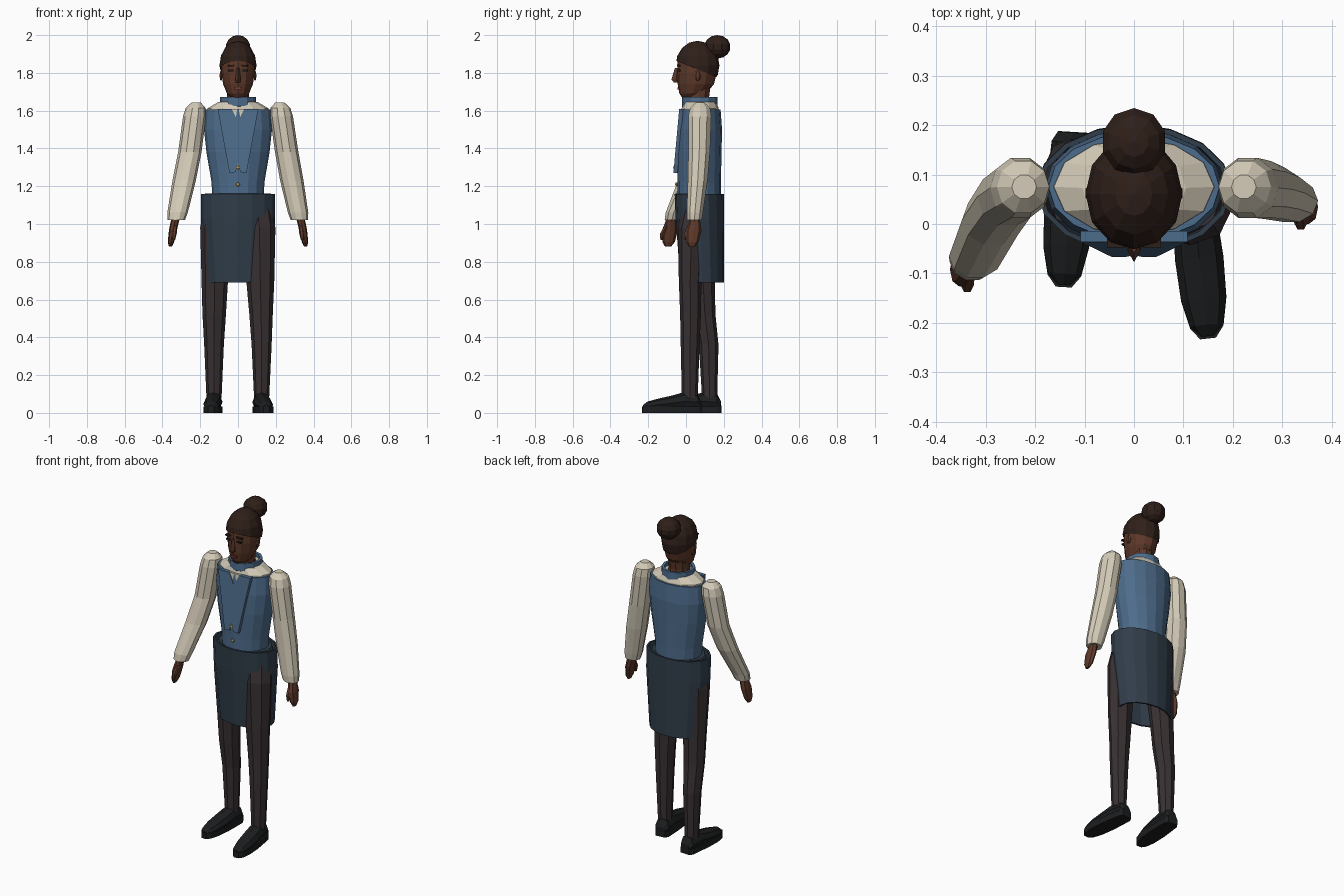
import bpy, bmesh
from math import sin, cos, pi
from mathutils import Matrix, Vector


def mat(name, r, g, b):
    m = bpy.data.materials.new(name)
    m.diffuse_color = (r, g, b, 1)
    return m


CREAM = mat("cream_cloth", 0.66, 0.60, 0.48)
BLUE = mat("blue_cloth", 0.075, 0.15, 0.26)
NAVY = mat("navy_cloth", 0.03, 0.047, 0.068)
DARK = mat("dark_trousers", 0.04, 0.03, 0.032)
BLACK = mat("black_leather", 0.012, 0.013, 0.014)
SKIN = mat("skin", 0.11, 0.04, 0.022)
HAIR = mat("dark_hair", 0.028, 0.014, 0.01)
LIP = mat("lips", 0.2, 0.04, 0.03)
GOLD = mat("brass", 0.5, 0.33, 0.1)


def finish(bm, name, m, matrix=None):
    if matrix:
        bm.transform(matrix)
    bmesh.ops.recalc_face_normals(bm, faces=bm.faces)
    me = bpy.data.meshes.new(name)
    bm.to_mesh(me)
    bm.free()
    me.materials.append(m)
    o = bpy.data.objects.new(name, me)
    bpy.context.collection.objects.link(o)
    return o


def loft(name, rings, n, m, caps=True, matrix=None):
    """Skin a stack of level ellipses given as (x, y, z, rx, ry)."""
    bm = bmesh.new()
    rows = [[bm.verts.new((x + rx * cos(2 * pi * i / n), y + ry * sin(2 * pi * i / n), z))
             for i in range(n)] for x, y, z, rx, ry in rings]
    for a, b in zip(rows, rows[1:]):
        for i in range(n):
            j = (i + 1) % n
            bm.faces.new((a[i], a[j], b[j], b[i]))
    if caps:
        bm.faces.new(rows[0])
        bm.faces.new(rows[-1])
    return finish(bm, name, m, matrix)


def shell(o, t):
    s = o.modifiers.new("thickness", 'SOLIDIFY')
    s.thickness = t
    return o


def box(name, c, size, m, rot=0):
    bm = bmesh.new()
    bmesh.ops.create_cube(bm, size=1)
    return finish(bm, name, m, Matrix.Translation(c) @ Matrix.Rotation(rot, 4, 'Y')
                  @ Matrix.Diagonal((*size, 1)))


def plate(name, pts, y0, t, m):
    """Flat x-z outline, leaning forward toward the waist."""
    bm = bmesh.new()
    f = bm.faces.new([bm.verts.new((x, y0 - (1.61 - z) * 0.09, z)) for x, z in pts])
    r = bmesh.ops.extrude_face_region(bm, geom=[f])
    bmesh.ops.translate(bm, vec=(0, t, 0), verts=[v for v in r["geom"]
                                                 if isinstance(v, bmesh.types.BMVert)])
    return finish(bm, name, m)


def ball(name, c, r, u, v, m, cut=None):
    bm = bmesh.new()
    bmesh.ops.create_uvsphere(bm, u_segments=u, v_segments=v, radius=1)
    bm.transform(Matrix.Translation(c) @ Matrix.Diagonal((*r, 1)))
    if cut:
        bmesh.ops.bisect_plane(bm, geom=bm.verts[:] + bm.edges[:] + bm.faces[:],
                               plane_co=cut[0], plane_no=cut[1], clear_inner=True)
    return finish(bm, name, m)


# shoes: upper lofted heel to toe, sole from the same footprint
def shoe(side, x, y, turn):
    place = Matrix.Translation((x, y, 0)) @ Matrix.Rotation(turn, 4, 'Z')
    lying = place @ Matrix.Rotation(pi / 2, 4, 'X')      # local z -> -y
    prof = [(-0.06, 0.03, 0.06), (-0.04, 0.042, 0.1), (0.03, 0.046, 0.11),
            (0.09, 0.049, 0.093), (0.17, 0.046, 0.075), (0.225, 0.034, 0.06), (0.248, 0.016, 0.042)]
    loft(side + "_shoe", [(0, (h + 0.012) / 2, d, w, (h - 0.012) / 2) for d, w, h in prof],
         8, BLACK, matrix=lying)
    bm = bmesh.new()
    for d, w, h in prof:
        for s in (-1, 1):
            for z in (0, 0.035):
                bm.verts.new((s * w, -d * 1.02, z))
    r = bmesh.ops.convex_hull(bm, input=bm.verts)
    finish(bm, side + "_sole", BLACK, place)


shoe("right", 0.122, 0.02, 0.11)
shoe("left", -0.127, 0.125, -0.06)

# trousers
loft("right_leg", [(0.125, 0.02, 0.08, 0.04, 0.042), (0.125, 0.022, 0.36, 0.053, 0.05),
                   (0.122, 0.024, 0.52, 0.062, 0.055), (0.118, 0.022, 0.7, 0.074, 0.06),
                   (0.113, 0.03, 0.98, 0.085, 0.073), (0.1, 0.06, 1.1, 0.08, 0.08)], 8, DARK)
loft("left_leg", [(-0.127, 0.125, 0.08, 0.04, 0.04), (-0.127, 0.12, 0.36, 0.052, 0.052),
                  (-0.126, 0.1, 0.52, 0.062, 0.056), (-0.123, 0.09, 0.7, 0.07, 0.062),
                  (-0.115, 0.075, 0.98, 0.085, 0.08), (-0.1, 0.07, 1.1, 0.08, 0.085)], 8, DARK)
loft("hips", [(0, 0.07, 0.9, 0.12, 0.07), (0, 0.07, 1.0, 0.16, 0.1),
              (0, 0.07, 1.14, 0.16, 0.11)], 12, DARK)

# wrap apron
shell(loft("apron", [(0, 0.085, 0.69, 0.168, 0.117), (0, 0.08, 0.86, 0.182, 0.122),
                     (0, 0.073, 1.03, 0.197, 0.128), (0, 0.07, 1.16, 0.197, 0.13)],
           16, NAVY, caps=False), 0.01)
loft("apron_waistband", [(0, 0.07, 1.13, 0.175, 0.115), (0, 0.07, 1.155, 0.16, 0.115)], 16, NAVY)

# waistcoat, shirt yoke, collar
loft("waistcoat", [(0, 0.07, 1.12, 0.135, 0.115), (0, 0.07, 1.22, 0.14, 0.115),
                   (0, 0.07, 1.38, 0.167, 0.118), (0, 0.073, 1.5, 0.18, 0.118),
                   (0, 0.075, 1.605, 0.173, 0.108)], 16, BLUE)
loft("shirt_yoke", [(0, 0.075, 1.58, 0.165, 0.1), (0, 0.075, 1.612, 0.162, 0.098),
                    (0, 0.073, 1.645, 0.105, 0.088), (0, 0.073, 1.65, 0.08, 0.075)], 12, CREAM)
shell(loft("collar", [(0, 0.073, 1.615, 0.088, 0.088), (0, 0.073, 1.625, 0.096, 0.095),
                      (0, 0.073, 1.672, 0.094, 0.093)], 12, BLUE, caps=False), 0.016)

# lapels with shirt front behind, buttons
for s, side in ((1, "right"), (-1, "left")):
    plate(side + "_lapel", [(s * x, z) for x, z in
          ((0.108, 1.61), (0.034, 1.61), (0.0, 1.545), (0.0, 1.32), (0.013, 1.275), (0.045, 1.27))],
          -0.036, 0.022, BLUE)
plate("shirt_front", [(-0.034, 1.61), (0.034, 1.61), (0.015, 1.285), (-0.015, 1.285)],
      -0.032, 0.02, CREAM)
for z in (1.21, 1.3):
    ball("button", (0, -0.05 if z < 1.25 else -0.06, z), (0.011, 0.008, 0.011), 8, 4, GOLD)

# arms and hands
loft("left_sleeve", [(-0.327, -0.075, 1.02, 0.046, 0.04), (-0.32, -0.065, 1.06, 0.054, 0.045),
                     (-0.285, 0.01, 1.23, 0.062, 0.055), (-0.255, 0.055, 1.38, 0.062, 0.06),
                     (-0.23, 0.073, 1.57, 0.061, 0.064), (-0.224, 0.075, 1.615, 0.053, 0.055),
                     (-0.222, 0.075, 1.642, 0.025, 0.025)], 10, CREAM)
loft("right_sleeve", [(0.325, 0.045, 1.02, 0.046, 0.04), (0.318, 0.047, 1.06, 0.054, 0.045),
                      (0.285, 0.062, 1.23, 0.062, 0.055), (0.258, 0.07, 1.38, 0.062, 0.06),
                      (0.23, 0.073, 1.57, 0.061, 0.064), (0.224, 0.075, 1.615, 0.053, 0.055),
                      (0.222, 0.075, 1.642, 0.025, 0.025)], 10, CREAM)
for side, s, y in (("left", -1, -0.08), ("right", 1, 0.046)):
    loft(side + "_hand", [(s * 0.358, y - 0.015, 0.88, 0.008, 0.016),
                          (s * 0.355, y - 0.012, 0.905, 0.017, 0.033),
                          (s * 0.345, y - 0.006, 0.965, 0.021, 0.042),
                          (s * 0.335, y, 1.01, 0.022, 0.03),
                          (s * 0.328, y, 1.04, 0.022, 0.024)], 8, SKIN)
    loft(side + "_thumb", [(s * 0.34, y - 0.05, 0.915, 0.007, 0.007),
                           (s * 0.337, y - 0.045, 0.95, 0.013, 0.014),
                           (s * 0.333, y - 0.02, 0.995, 0.012, 0.014)], 6, SKIN)

# neck and head
loft("neck", [(0, 0.07, 1.58, 0.07, 0.07), (0, 0.065, 1.67, 0.058, 0.06),
              (0, 0.07, 1.75, 0.058, 0.065)], 10, SKIN)
loft("head", [(0, 0.025, 1.668, 0.035, 0.045), (0, 0.035, 1.69, 0.058, 0.07),
              (0, 0.052, 1.74, 0.079, 0.096), (0, 0.058, 1.8, 0.088, 0.105),
              (0, 0.06, 1.86, 0.087, 0.104), (0, 0.06, 1.92, 0.06, 0.075)], 12, SKIN)

# hair cap, sloping down to the nape, and bun
ball("hair_cap", (0, 0.061, 1.84), (0.098, 0.116, 0.13), 12, 8, HAIR,
     cut=((0, -0.03, 1.855), Vector((0, 0.4, 1))))
ball("hair_bun", (0, 0.166, 1.938), (0.068, 0.07, 0.062), 10, 7, HAIR)

# face
loft("nose", [(0, -0.045, 1.75, 0.014, 0.02), (0, -0.052, 1.765, 0.014, 0.025),
              (0, -0.045, 1.825, 0.008, 0.014)], 4, SKIN)
box("mouth", (0, -0.039, 1.718), (0.04, 0.014, 0.01), LIP)
for s, side in ((1, "right"), (-1, "left")):
    box(side + "_eye", (s * 0.036, -0.038, 1.813), (0.028, 0.016, 0.009), BLACK)
    box(side + "_brow", (s * 0.036, -0.038, 1.838), (0.036, 0.018, 0.008), HAIR, s * 0.08)
    ball(side + "_ear", (s * 0.09, 0.062, 1.785), (0.009, 0.018, 0.028), 6, 4, SKIN)
